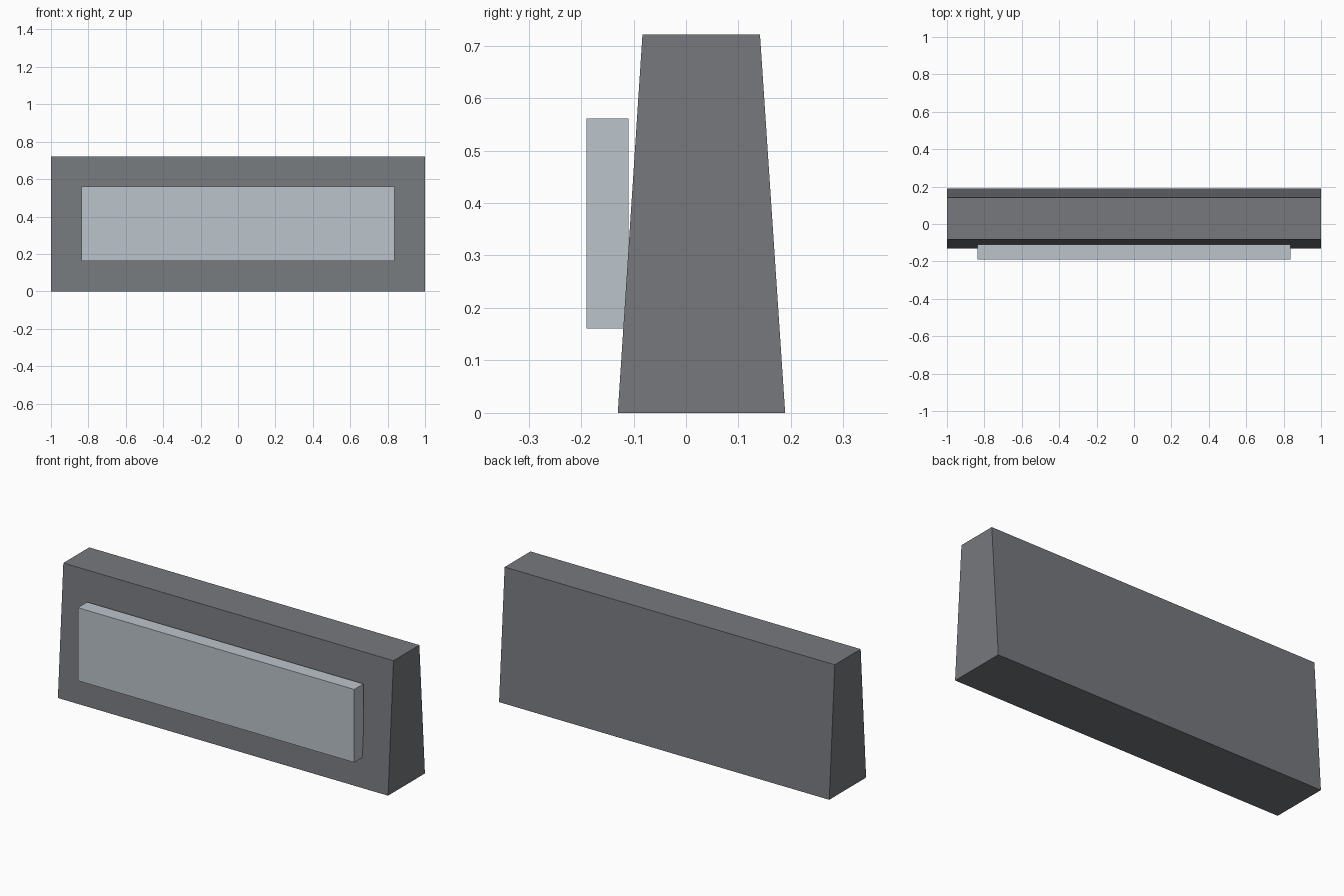
import bpy

if "Cube" in bpy.data.objects:
    bpy.data.objects.remove(bpy.data.objects["Cube"])


def material(name, rgb):
    mat = bpy.data.materials.new(name)
    mat.diffuse_color = (*rgb, 1.0)
    mat.use_nodes = True
    mat.node_tree.nodes["Principled BSDF"].inputs["Base Color"].default_value = mat.diffuse_color
    return mat


def extrude_profile(name, profile, half_width, mat):
    """Prism along x from a y-z profile listed counter-clockwise seen from +x."""
    n = len(profile)
    verts = [(x, y, z) for x in (-half_width, half_width) for y, z in profile]
    faces = [tuple(reversed(range(n))), tuple(range(n, 2 * n))]
    faces += [(i, (i + 1) % n, n + (i + 1) % n, n + i) for i in range(n)]
    mesh = bpy.data.meshes.new(name)
    mesh.from_pydata(verts, [], faces)
    mesh.materials.append(mat)
    obj = bpy.data.objects.new(name, mesh)
    bpy.context.collection.objects.link(obj)
    return obj


dark_grey = material("dark grey", (0.18, 0.19, 0.205))
pale_steel = material("pale steel", (0.50, 0.55, 0.60))

# Tapered wall block
extrude_profile("wall_block",
                [(-0.13, 0), (0.189, 0), (0.141, 0.721), (-0.083, 0.721)],
                1.0, dark_grey)

# Upright plate on the front
extrude_profile("front_plate",
                [(-0.19, 0.161), (-0.11, 0.161), (-0.11, 0.561), (-0.19, 0.561)],
                0.837, pale_steel)
